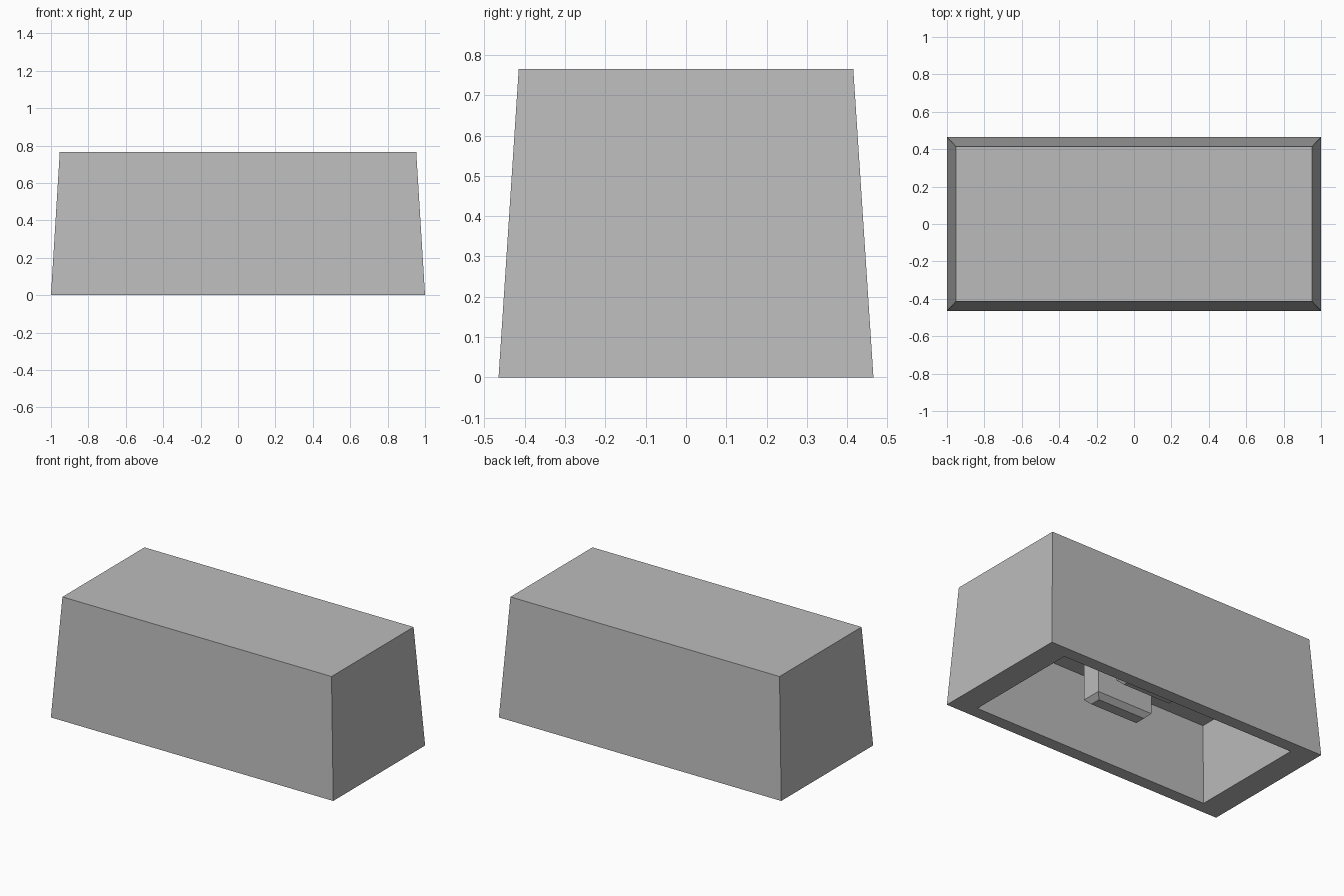
import bpy, bmesh, math

if "Cube" in bpy.data.objects:
    bpy.data.objects.remove(bpy.data.objects["Cube"], do_unlink=True)

grey = bpy.data.materials.new("light_grey")
grey.use_nodes = True
color = (0.5, 0.5, 0.5, 1)
grey.diffuse_color = color
grey.node_tree.nodes["Principled BSDF"].inputs["Base Color"].default_value = color


def frustum(name, low, high, z0, z1, y=0, round_top=0, chamfer=0):
    """Tapered box from half sizes; optionally rounded above or chamfered below."""
    bm = bmesh.new()
    bmesh.ops.create_cube(bm, size=2)
    for v in bm.verts:
        half = high if v.co.z > 0 else low
        v.co.x *= half[0]
        v.co.y = v.co.y * half[1] + y
        v.co.z = z1 if v.co.z > 0 else z0
    if round_top:
        edges = [e for e in bm.edges if max(v.co.z for v in e.verts) == max(z0, z1)]
        bmesh.ops.bevel(bm, geom=edges, offset=round_top, segments=6,
                        profile=0.5, affect='EDGES')
    if chamfer:
        floor = min(v.co.z for v in bm.verts)
        edges = [e for e in bm.edges if all(v.co.z == floor for v in e.verts)]
        bmesh.ops.bevel(bm, geom=edges, offset=chamfer, segments=1, affect='EDGES')
    bmesh.ops.recalc_face_normals(bm, faces=bm.faces)
    mesh = bpy.data.meshes.new(name)
    bm.to_mesh(mesh)
    bm.free()
    mesh.materials.append(grey)
    obj = bpy.data.objects.new(name, mesh)
    bpy.context.collection.objects.link(obj)
    return obj


# Outer shell with rounded corners and top rim
shell = frustum("shell", (1, 0.465), (0.953, 0.415), 0, 0.765, round_top=0.045)

# Hollow underside
cutter = frustum("cavity_cutter", (0.842, 0.387), (0.81, 0.355), -0.03, 0.485)
cutter.hide_render = True
cut = shell.modifiers.new("cavity", 'BOOLEAN')
cut.operation = 'DIFFERENCE'
cut.solver = 'EXACT'
cut.object = cutter
bpy.ops.object.select_all(action='DESELECT')
bpy.context.view_layer.objects.active = shell
shell.select_set(True)
bpy.ops.object.modifier_apply(modifier=cut.name)
bpy.data.objects.remove(cutter, do_unlink=True)
bpy.ops.object.shade_smooth_by_angle(angle=math.radians(30))

# Pair of chamfered prongs under the ceiling
for side, name in ((-1, "front_prong"), (1, "back_prong")):
    frustum(name, (0.197, 0.064), (0.197, 0.064), 0.186, 0.5,
            y=side * 0.145, chamfer=0.03)
